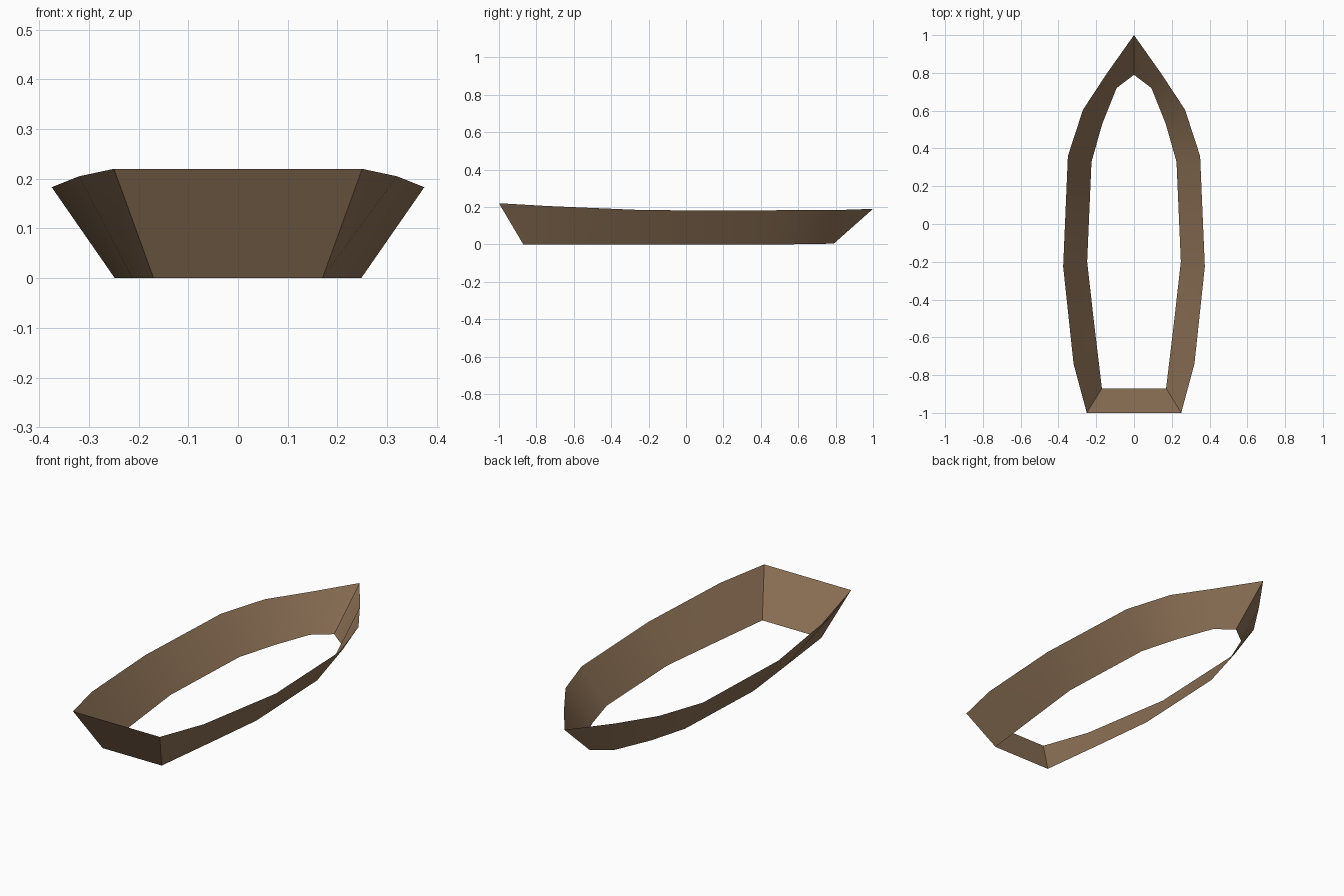
import bpy, bmesh, math

if "Cube" in bpy.data.objects:
    bpy.data.objects.remove(bpy.data.objects["Cube"])

# Half-hull stations, bow to stern: (gunwale x, y, z), (bottom x, y, z)
STATIONS = [
    ((0.00, 1.000, 0.190), (0.000, 0.79, 0.004)),
    ((0.145, 0.795, 0.183), (0.092, 0.72, 0.003)),
    ((0.27, 0.605, 0.184), (0.168, 0.53, 0.0)),
    ((0.35, 0.360, 0.181), (0.225, 0.33, 0.0)),
    ((0.375, -0.225, 0.183), (0.248, -0.20, 0.0)),
    ((0.32, -0.740, 0.205), (0.213, -0.51, 0.0)),
    ((0.25, -1.000, 0.220), (0.170, -0.87, 0.0)),
]

wood = bpy.data.materials.new("brown wood")
wood.diffuse_color = (0.28, 0.174, 0.098, 1)
wood.use_nodes = True
wood.node_tree.nodes["Principled BSDF"].inputs["Base Color"].default_value = wood.diffuse_color

# Full ring: starboard side from bow to stern, then port side back to bow
ring = STATIONS + [tuple((-x, y, z) for x, y, z in s) for s in reversed(STATIONS[1:])]

# Hull planking and transom: one open strip between gunwale and bottom
bm = bmesh.new()
pairs = [(bm.verts.new(t), bm.verts.new(b)) for t, b in ring]
for i, (t0, b0) in enumerate(pairs):
    t1, b1 = pairs[(i + 1) % len(pairs)]
    bm.faces.new((t0, t1, b1, b0))
mesh = bpy.data.meshes.new("boat_hull")
bm.to_mesh(mesh)
bm.free()
mesh.materials.append(wood)

hull = bpy.data.objects.new("boat_hull", mesh)
bpy.context.collection.objects.link(hull)
bpy.context.view_layer.objects.active = hull
hull.select_set(True)
bpy.ops.object.shade_smooth_by_angle(angle=math.radians(30))
